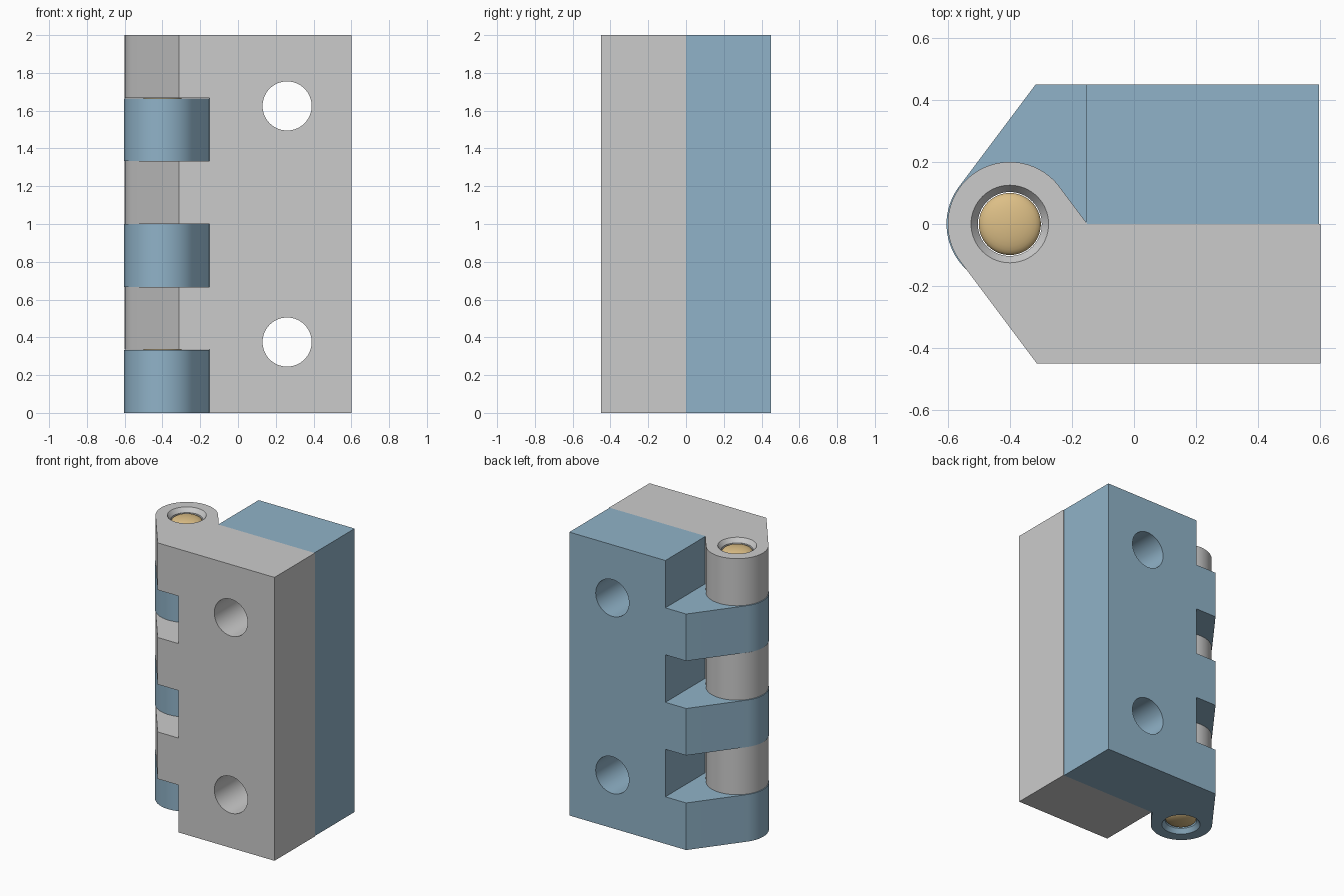
import bpy, bmesh
from math import sin, cos, pi, atan2

if "Cube" in bpy.data.objects:
    bpy.data.objects.remove(bpy.data.objects["Cube"])

PX, R, H = -0.4, 0.2, 2.0      # pin axis x, knuckle radius, height
SEG = H / 6                    # height of one knuckle
GAP = 0.001


def make_object(name, bm):
    bmesh.ops.recalc_face_normals(bm, faces=bm.faces)
    me = bpy.data.meshes.new(name)
    bm.to_mesh(me)
    bm.free()
    ob = bpy.data.objects.new(name, me)
    bpy.context.collection.objects.link(ob)
    return ob


def prism(name, pts, z0, z1):
    bm = bmesh.new()
    face = bm.faces.new([bm.verts.new((x, y, z0)) for x, y in pts])
    ext = bmesh.ops.extrude_face_region(bm, geom=[face])
    bmesh.ops.translate(bm, vec=(0, 0, z1 - z0),
                        verts=[g for g in ext["geom"] if isinstance(g, bmesh.types.BMVert)])
    return make_object(name, bm)


def lathe(name, profile, x, n=64):
    # closed solid of revolution from (radius, z) pairs
    bm = bmesh.new()
    rings = [[bm.verts.new((x + r * cos(2 * pi * i / n), r * sin(2 * pi * i / n), z))
              for i in range(n)] for r, z in profile]
    for a, b in zip(rings, rings[1:]):
        for i in range(n):
            j = (i + 1) % n
            bm.faces.new((a[i], a[j], b[j], b[i]))
    bm.faces.new(rings[0])
    bm.faces.new(rings[-1])
    return make_object(name, bm)


def screw_cutter(z):
    ob = lathe("screw_cutter", [(0.13, -1), (0.13, 1)], 0)
    ob.rotation_euler.x = pi / 2
    ob.location = (0.26, 0, z)
    return ob


def cut(ob, cutters):
    for c in cutters:
        mod = ob.modifiers.new("cut", "BOOLEAN")
        mod.operation, mod.solver, mod.object = "DIFFERENCE", "EXACT", c
    bpy.context.view_layer.update()
    me = bpy.data.meshes.new_from_object(ob.evaluated_get(bpy.context.evaluated_depsgraph_get()))
    ob.modifiers.clear()
    ob.data = me
    for c in cutters:
        bpy.data.objects.remove(c)


def smooth(ob):
    bpy.ops.object.select_all(action="DESELECT")
    ob.select_set(True)
    bpy.context.view_layer.objects.active = ob
    bpy.ops.object.shade_smooth_by_angle()


def colour(ob, name, rgb):
    mat = bpy.data.materials.new(name)
    mat.diffuse_color = (*rgb, 1)
    mat.use_nodes = True
    mat.node_tree.nodes["Principled BSDF"].inputs["Base Color"].default_value = mat.diffuse_color
    ob.data.materials.clear()
    ob.data.materials.append(mat)


def leaf(name, side, first_pocket, dx):
    # block outline running tangentially into the round knuckle
    a0, n = atan2(0.6, 0.8), 40
    arc = [(PX + R * cos(a0 + pi * i / n), R * sin(a0 + pi * i / n)) for i in range(n + 1)]
    pts = [(-0.3125, -0.45), (0.6, -0.45), (0.6, 0), (-0.15, 0)] + arc
    ob = prism(name, [(x + dx, y * side) for x, y in pts], 0, H)

    # pockets for the other leaf's knuckles
    box = [(-1, -1), (-0.15 + dx, -1), (-0.15 + dx, 1), (-1, 1)]
    cutters = []
    for k in range(first_pocket, 6, 2):
        z0 = -0.1 if k == 0 else k * SEG - GAP
        z1 = H + 0.1 if k == 5 else (k + 1) * SEG + GAP
        cutters.append(prism("pocket_cutter", box, z0, z1))

    # chamfered pin bore and screw holes
    cutters.append(lathe("bore_cutter", [(0.1323, -0.01), (0.103, 0.03),
                                         (0.103, H - 0.03), (0.1323, H + 0.01)], PX))
    cutters += [screw_cutter(z) for z in (0.375, 1.625)]
    cut(ob, cutters)
    smooth(ob)
    return ob


# two interlocking leaves
front_leaf = leaf("front_leaf", 1, 0, 0.0)
back_leaf = leaf("back_leaf", -1, 1, -0.004)
colour(back_leaf, "blue", (0.28, 0.45, 0.58))

# pin with domed ends
dome = [(0.1 * cos(t), 0.045 - 0.033 * sin(t)) for t in [pi / 2 * i / 8 for i in range(8)]]
dome.append((0.004, 0.012))
pin = lathe("hinge_pin", dome[::-1] + [(r, H - z) for r, z in dome], PX)
smooth(pin)
colour(pin, "brass", (0.72, 0.52, 0.24))
